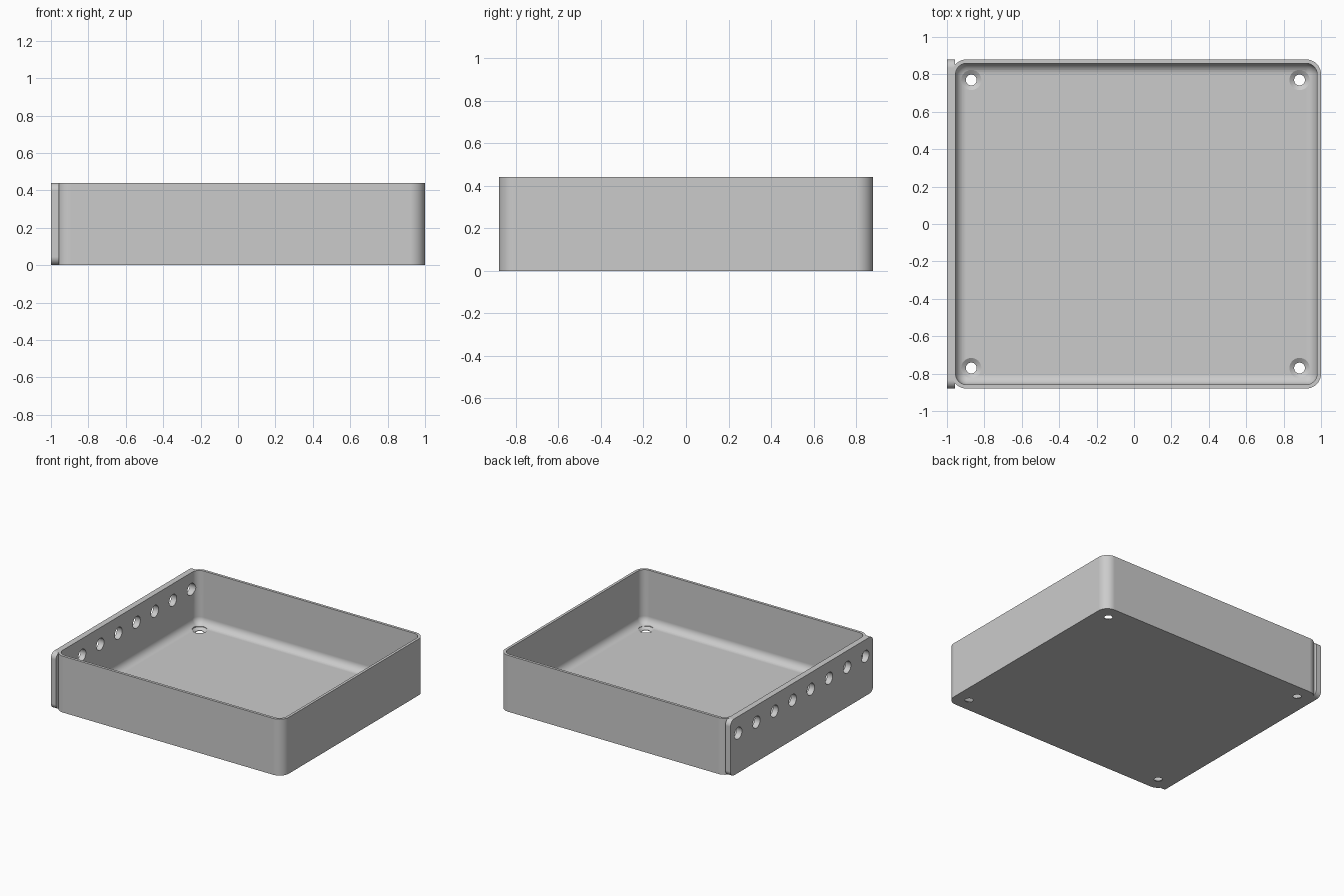
import bpy
import bmesh
from math import sin, cos, pi, radians

if "Cube" in bpy.data.objects:
    bpy.data.objects.remove(bpy.data.objects["Cube"])

HEIGHT, HALF_DEPTH = 0.44, 0.88
TRAY_X, TRAY_HALF = 0.0125, 0.9875
WALL, CORNER, FILLET = 0.021, 0.08, 0.058

grey = bpy.data.materials.new("plain grey")
grey.use_nodes = True
grey.diffuse_color = (0.6, 0.6, 0.6, 1)
grey.node_tree.nodes["Principled BSDF"].inputs["Base Color"].default_value = (0.6, 0.6, 0.6, 1)


def rounded_rect(cx, cy, hx, hy, r, z, steps=10):
    """Closed loop of points at height z."""
    loop = []
    for quarter, (sx, sy) in enumerate([(1, 1), (-1, 1), (-1, -1), (1, -1)]):
        for i in range(steps + 1):
            a = (quarter + i / steps) * pi / 2
            loop.append((cx + sx * (hx - r) + r * cos(a), cy + sy * (hy - r) + r * sin(a), z))
    return loop


def circle(cx, cy, r, z, sides=40):
    return [(cx + r * cos(2 * pi * i / sides), cy + r * sin(2 * pi * i / sides), z) for i in range(sides)]


def loft(name, loops, sideways=False):
    """Skin a stack of loops and cap both ends; sideways stacks them along x."""
    bm = bmesh.new()
    rings = [[bm.verts.new((p[2], p[0], p[1]) if sideways else p) for p in loop] for loop in loops]
    n = len(rings[0])
    for low, high in zip(rings, rings[1:]):
        for i in range(n):
            j = (i + 1) % n
            bm.faces.new((low[i], low[j], high[j], high[i]))
    bm.faces.new(rings[0][::-1])
    bm.faces.new(rings[-1])
    bmesh.ops.recalc_face_normals(bm, faces=bm.faces)
    mesh = bpy.data.meshes.new(name)
    bm.to_mesh(mesh)
    bm.free()
    mesh.materials.append(grey)
    obj = bpy.data.objects.new(name, mesh)
    bpy.context.collection.objects.link(obj)
    return obj


def combine(target, other, operation):
    other.hide_render = True
    mod = target.modifiers.new(operation.title(), 'BOOLEAN')
    mod.operation, mod.solver, mod.object = operation, 'EXACT', other
    bpy.context.view_layer.objects.active = target
    bpy.ops.object.modifier_apply(modifier=mod.name)
    bpy.data.objects.remove(other)


# Open tray: outer wall, rim, inner wall, rounded floor edge
outer = [rounded_rect(TRAY_X, 0, TRAY_HALF, HALF_DEPTH, CORNER, z) for z in (0, HEIGHT)]
inner = [rounded_rect(TRAY_X, 0, TRAY_HALF - WALL, HALF_DEPTH - WALL, CORNER - WALL, HEIGHT)]
for k in range(9):
    a = k / 8 * pi / 2
    inset = WALL + FILLET * (1 - cos(a))
    inner.append(rounded_rect(TRAY_X, 0, TRAY_HALF - inset, HALF_DEPTH - inset,
                              CORNER - inset, WALL + FILLET * (1 - sin(a))))
tray = loft("tray", outer + inner)

# Thick side plate with rounded corners
plate = loft("side_plate", [rounded_rect(0, HEIGHT / 2, HALF_DEPTH, HEIGHT / 2, 0.045, x)
                            for x in (-1, -0.956)], sideways=True)
combine(tray, plate, 'UNION')

# Row of holes through the side plate
for i in range(8):
    y = (i - 3.5) * 0.224
    combine(tray, loft("side_hole", [circle(y, 0.31, 0.046, x) for x in (-1.1, -0.9)], sideways=True),
            'DIFFERENCE')

# Countersunk screw holes in the floor corners
for x in (-0.87, 0.885):
    for y in (-0.77, 0.77):
        profile = [(0.029, -0.05), (0.029, 0.004), (0.054, WALL), (0.054, 0.12)]
        combine(tray, loft("screw_hole", [circle(x, y, r, z) for r, z in profile]), 'DIFFERENCE')

# Smooth the rounded surfaces, keep flat areas flat
bpy.ops.object.select_all(action='DESELECT')
tray.select_set(True)
bpy.context.view_layer.objects.active = tray
bpy.ops.object.shade_smooth_by_angle(angle=radians(30))
weighted = tray.modifiers.new("Weighted Normals", 'WEIGHTED_NORMAL')
weighted.keep_sharp = True
